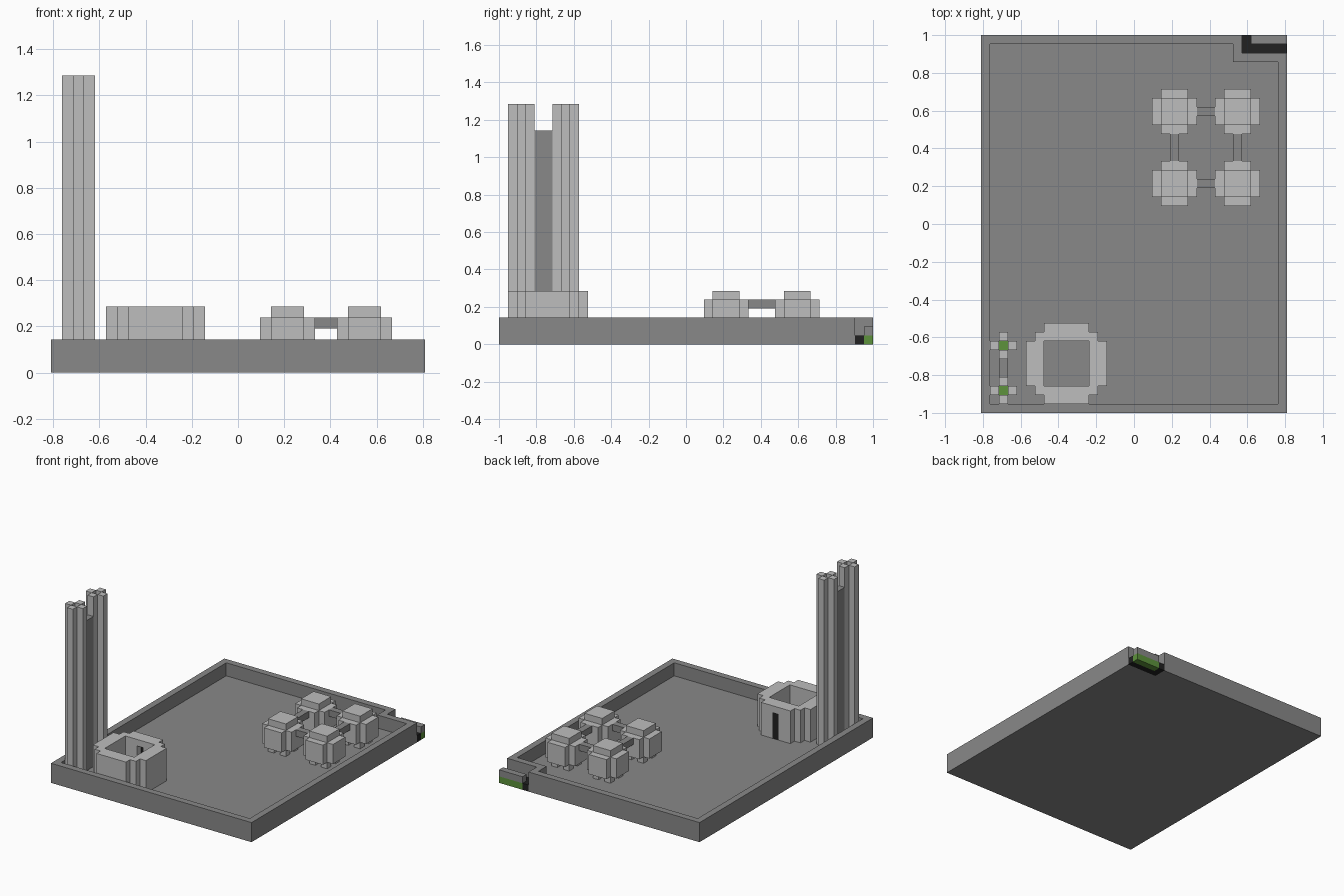
import bpy, bmesh

cube = bpy.data.objects.get("Cube")
if cube:
    bpy.data.objects.remove(cube)

U = 1 / 21  # one block


def material(name, rgb):
    m = bpy.data.materials.new(name)
    m.use_nodes = True
    m.diffuse_color = (*rgb, 1)
    m.node_tree.nodes["Principled BSDF"].inputs["Base Color"].default_value = (*rgb, 1)
    return m


STONE = material("dark stone", (0.25, 0.25, 0.25))
LIGHT = material("light stone", (0.51, 0.51, 0.51))
GREEN = material("grass green", (0.11, 0.29, 0.045))
BLACK = material("black", (0.015, 0.015, 0.015))


def prism(name, prisms, mat):
    """Object made of upright prisms, each (outline, bottom, top) in blocks."""
    bm = bmesh.new()
    for outline, z0, z1 in prisms:
        base = bm.faces.new([bm.verts.new((x * U, y * U, z0 * U)) for x, y in outline])
        ext = bmesh.ops.extrude_face_region(bm, geom=[base], use_keep_orig=True)
        top = [v for v in ext["geom"] if isinstance(v, bmesh.types.BMVert)]
        bmesh.ops.translate(bm, verts=top, vec=(0, 0, (z1 - z0) * U))
    bmesh.ops.recalc_face_normals(bm, faces=bm.faces[:])
    mesh = bpy.data.meshes.new(name)
    bm.to_mesh(mesh)
    bm.free()
    mesh.materials.append(mat)
    obj = bpy.data.objects.new(name, mesh)
    bpy.context.scene.collection.objects.link(obj)
    return obj


def rect(x0, x1, y0, y1):
    return [(x0, y0), (x1, y0), (x1, y1), (x0, y1)]


def box(name, x0, x1, y0, y1, z0, z1, mat):
    return prism(name, [(rect(x0, x1, y0, y1), z0, z1)], mat)


def cut(obj, outline, z0, z1):
    """Subtract a prism and bake the result."""
    cutter = prism("cutter", [(outline, z0, z1)], obj.data.materials[0])
    cutter.hide_render = True
    mod = obj.modifiers.new("cut", "BOOLEAN")
    mod.operation = "DIFFERENCE"
    mod.solver = "EXACT"
    mod.object = cutter
    graph = bpy.context.evaluated_depsgraph_get()
    baked = bpy.data.meshes.new_from_object(obj.evaluated_get(graph))
    obj.modifiers.clear()
    obj.data = baked
    bpy.data.objects.remove(cutter)


def stepped(cx, cy, corner):
    """Symmetric stepped outline from the points of one quarter."""
    flip = corner[::-1]
    pts = corner + [(-x, y) for x, y in flip]
    pts += [(-x, -y) for x, y in corner] + [(x, -y) for x, y in flip]
    return [(cx + x, cy + y) for x, y in pts]


# Walled courtyard with a notched corner
yard = prism("courtyard", [([(-17, -21), (17, -21), (17, 19), (12, 19), (12, 21), (-17, 21)], 0, 3)], STONE)
cut(yard, [(-16, -20), (16, -20), (16, 18), (11, 18), (11, 20), (-16, 20)], 1, 4)

# Corner notch: black channel, grass strip and stone cap
prism("corner_channel", [([(12, 19), (17, 19), (17, 20), (13, 20), (13, 21), (12, 21)], 0, 1)], BLACK)
box("corner_grass", 13, 17, 20, 21, 0, 1, GREEN)
box("corner_cap", 13, 17, 20, 21, 1, 2, STONE)

# Round keep with open top and a doorway
keep = prism("keep", [(stepped(-7.5, -15.5, [(4.5, 2.5), (3.5, 2.5), (3.5, 3.5), (2.5, 3.5), (2.5, 4.5)]), 1, 6)], LIGHT)
cut(keep, rect(-10, -5, -18, -13), 0, 7)
cut(keep, rect(-8, -7, -13.5, -10), 0, 5)
box("keep_door", -8, -7, -12, -11, 1, 5, BLACK)

# Twin towers: four columns around a hollow core
for side, cy in (("front", -19), ("back", -14)):
    columns = [(rect(-15 + dx, -14 + dx, cy + dy, cy + dy + 1), 1, 27)
               for dx, dy in ((1, 0), (-1, 0), (0, 1), (0, -1))]
    prism(side + "_tower", columns, LIGHT)
    box(side + "_tower_core", -15, -14, cy, cy + 1, 1, 2, GREEN)
box("tower_link", -15, -14, -17, -15, 1, 24, STONE)

# Four huts on legs, each with a raised cap
for i, cx in enumerate((4.5, 11.5)):
    for j, cy in enumerate((4.5, 12.5)):
        tag = ("right", "left")[i] + "_" + ("front", "back")[j]
        prism(tag + "_hut", [(stepped(cx, cy, [(2.5, 1.5), (1.5, 1.5), (1.5, 2.5)]), 2, 5)], LIGHT)
        box(tag + "_hut_cap", cx - 1.5, cx + 1.5, cy - 1.5, cy + 1.5, 5, 6, LIGHT)
        legs = [(rect(cx + a - 0.5, cx + a + 0.5, cy + b - 0.5, cy + b + 0.5), 1, 2)
                for a in (-1, 1) for b in (-1, 1)]
        prism(tag + "_hut_legs", legs, LIGHT)

# Bridges between the huts
for name, cy in (("front", 4), ("back", 12)):
    box(name + "_bridge", 7, 9, cy, cy + 1, 4, 5, STONE)
for name, cx in (("right", 4), ("left", 11)):
    box(name + "_bridge", cx, cx + 1, 7, 10, 4, 5, STONE)
